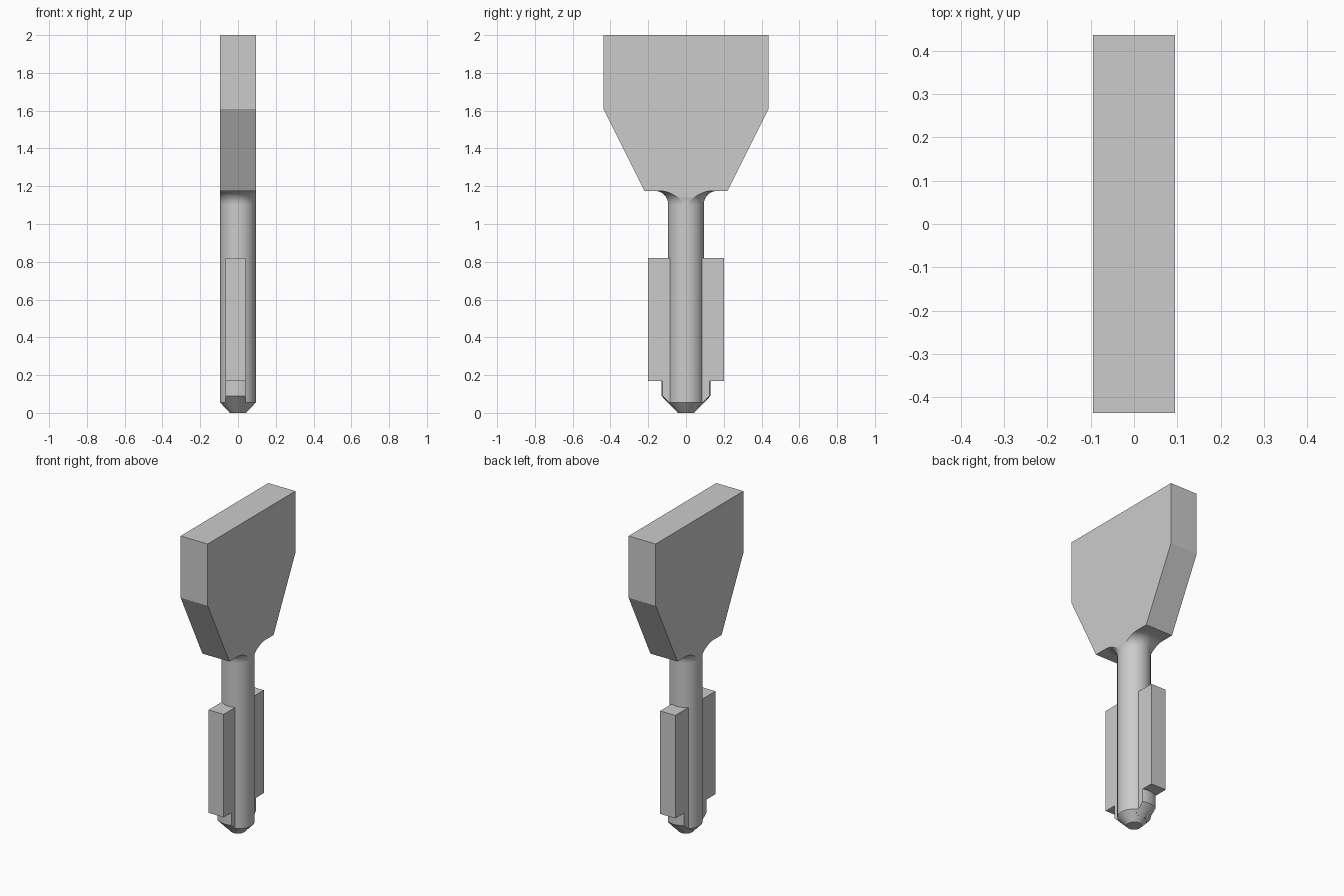
import bpy, bmesh, math

default = bpy.data.objects.get("Cube")
if default:
    bpy.data.objects.remove(default, do_unlink=True)

R = 0.0945                      # shaft radius, also half the head thickness
FIN_X = (-0.065, 0.04)          # sideways extent of the fins

grey = bpy.data.materials.new("plain grey")
grey.use_nodes = True
colour = (0.6, 0.6, 0.6, 1)
grey.diffuse_color = colour
grey.node_tree.nodes["Principled BSDF"].inputs["Base Color"].default_value = colour


def make_object(name, bm):
    bmesh.ops.recalc_face_normals(bm, faces=bm.faces)
    mesh = bpy.data.meshes.new(name)
    bm.to_mesh(mesh)
    bm.free()
    mesh.materials.append(grey)
    obj = bpy.data.objects.new(name, mesh)
    bpy.context.collection.objects.link(obj)
    return obj


def extrude_x(name, outline, x0, x1):
    """Prism from a (y, z) outline, running from x0 to x1."""
    bm = bmesh.new()
    face = bm.faces.new([bm.verts.new((x0, y, z)) for y, z in outline])
    new = bmesh.ops.extrude_face_region(bm, geom=[face])["geom"]
    verts = [g for g in new if isinstance(g, bmesh.types.BMVert)]
    bmesh.ops.translate(bm, verts=verts, vec=(x1 - x0, 0, 0))
    return make_object(name, bm)


def block(name, half_y, z0, z1, x0, x1):
    outline = [(-half_y, z0), (half_y, z0), (half_y, z1), (-half_y, z1)]
    return extrude_x(name, outline, x0, x1)


def lathe(name, profile, segments=64):
    """Closed solid of revolution from an (r, z) profile."""
    bm = bmesh.new()
    rings = []
    for r, z in profile:
        rings.append([bm.verts.new((r * math.cos(a), r * math.sin(a), z))
                      for a in (2 * math.pi * i / segments for i in range(segments))])
    for low, high in zip(rings, rings[1:]):
        for i in range(segments):
            j = (i + 1) % segments
            bm.faces.new((low[i], low[j], high[j], high[i]))
    bm.faces.new(rings[0][::-1])
    bm.faces.new(rings[-1])
    return make_object(name, bm)


def activate(obj):
    bpy.ops.object.select_all(action="DESELECT")
    obj.select_set(True)
    bpy.context.view_layer.objects.active = obj


def smooth(obj):
    activate(obj)
    bpy.ops.object.shade_smooth_by_angle(angle=math.radians(30))


def keep_inside(obj, cutter):
    """Trim an object to the inside of a cutter, then drop the cutter."""
    cutter.hide_render = True
    mod = obj.modifiers.new("trim", "BOOLEAN")
    mod.operation = "INTERSECT"
    mod.solver = "EXACT"
    mod.object = cutter
    activate(obj)
    bpy.ops.object.modifier_apply(modifier=mod.name)
    bpy.data.objects.remove(cutter, do_unlink=True)


# Tapered flat head
right_side = [(0.22, 1.175), (0.437, 1.61), (0.437, 2.0)]
left_side = [(-y, z) for y, z in reversed(right_side)]
extrude_x("head", right_side + left_side, -R, R)

# Round shaft with a conical tip
smooth(lathe("shaft", [(0.043, 0), (R, 0.055), (R, 1.18)]))

# Fillet under the head, trimmed to the head thickness
fillet = 0.07
curve = [(R + fillet * (1 - math.cos(t)), 1.105 + fillet * math.sin(t))
         for t in (math.pi / 2 * i / 10 for i in range(11))]
neck = lathe("neck_fillet", curve)
keep_inside(neck, block("neck_cutter", 0.3, 1.0, 1.3, -R, R))
smooth(neck)

# Fins on the front and back of the shaft
block("fins", 0.2, 0.17, 0.82, *FIN_X)

# Rounded tongues below the fins
tongue = lathe("fin_tongues", [(0.043, 0), (0.13, 0.09), (0.13, 0.25)])
keep_inside(tongue, block("tongue_cutter", 0.3, 0.03, 0.2, *FIN_X))
smooth(tongue)
